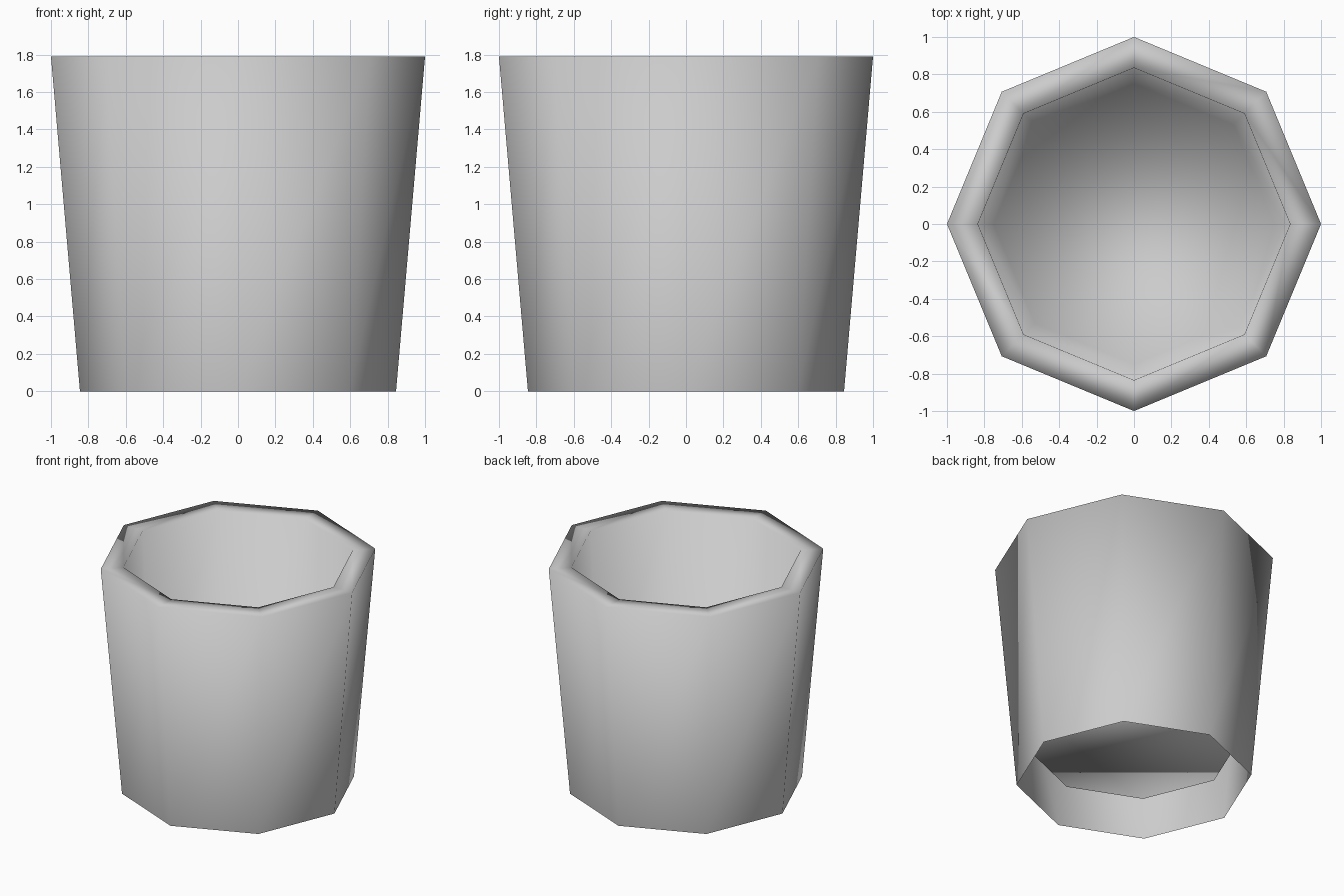
import bpy
import bmesh
from math import cos, sin, tau

SIDES = 8

cube = bpy.data.objects.get("Cube")
if cube:
    bpy.data.objects.remove(cube, do_unlink=True)

# Single plain grey
grey = bpy.data.materials.new("light_grey")
grey.use_nodes = True
colour = (0.6, 0.6, 0.6, 1.0)
grey.diffuse_color = colour
grey.node_tree.nodes["Principled BSDF"].inputs["Base Color"].default_value = colour


def ring(bm, radius, z):
    """One octagonal loop with corners on the axes."""
    return [bm.verts.new((radius * cos(tau * i / SIDES), radius * sin(tau * i / SIDES), z))
            for i in range(SIDES)]


def bridge(bm, lower, upper):
    for i in range(SIDES):
        j = (i + 1) % SIDES
        bm.faces.new((lower[i], lower[j], upper[j], upper[i]))


# Profile: open foot, outer lip, inner lip, raised floor edge
profile = [(0.845, 0.0), (1.0, 1.79), (0.835, 1.79), (0.75, 0.275)]

bm = bmesh.new()
rings = [ring(bm, r, z) for r, z in profile]
for a, b in zip(rings, rings[1:]):
    bridge(bm, a, b)

# Floor hangs inside the hollow outer wall
bm.faces.new(rings[-1])

# Soft shading over the whole shell
for face in bm.faces:
    face.smooth = True

mesh = bpy.data.meshes.new("pot_shell")
bm.to_mesh(mesh)
bm.free()
mesh.materials.append(grey)
pot = bpy.data.objects.new("pot_shell", mesh)
bpy.context.collection.objects.link(pot)
